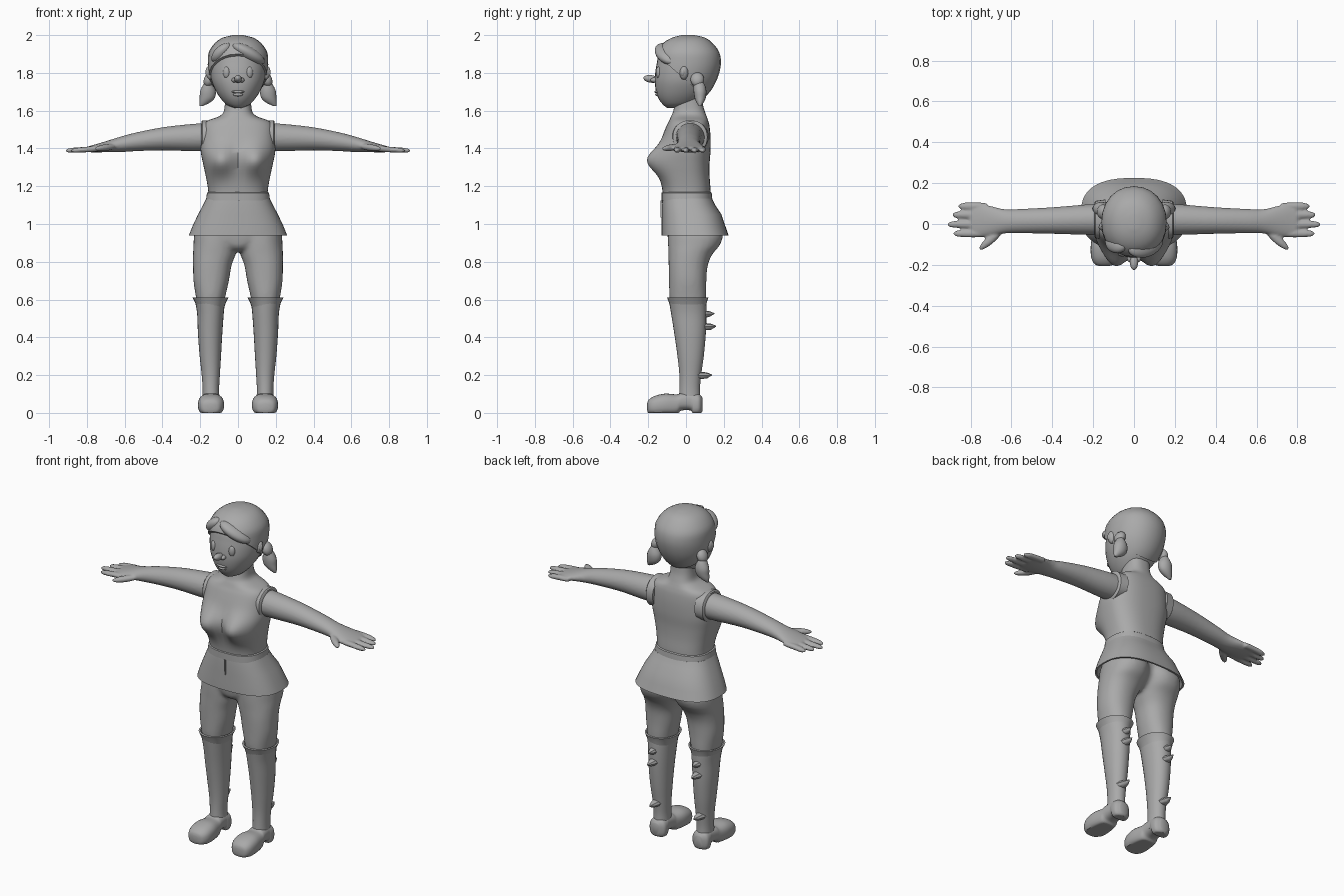
import bpy, bmesh, math
from mathutils import Matrix, Vector, Euler

grey = bpy.data.materials.new("plain_grey")
grey.diffuse_color = (0.4, 0.4, 0.4, 1)


def spline(rings, steps):
    """Smoothly interpolate between cross-section rings."""
    out = []
    for i in range(len(rings) - 1):
        p0, p1 = rings[max(i - 1, 0)], rings[i]
        p2, p3 = rings[i + 1], rings[min(i + 2, len(rings) - 1)]
        for k in range(steps):
            t = k / steps
            out.append([0.5 * (2 * b + (c - a) * t + (2 * a - 5 * b + 4 * c - d) * t * t
                               + (3 * b - a - 3 * c + d) * t ** 3)
                        for a, b, c, d in zip(p0, p1, p2, p3)])
    return out + [rings[-1]]


def loft(bm, axis, rings, n=24, e=2.0, steps=4):
    """Rings are (position on axis, low, high, low, high) of the other two axes."""
    loops = []
    for a, b0, b1, c0, c1 in spline(rings, steps):
        loop = []
        for k in range(n):
            t = 2 * math.pi * k / n
            u, v = math.cos(t), math.sin(t)
            u = math.copysign(abs(u) ** (2 / e), u)
            v = math.copysign(abs(v) ** (2 / e), v)
            b, c = (b0 + b1) / 2 + u * (b1 - b0) / 2, (c0 + c1) / 2 + v * (c1 - c0) / 2
            co = {'x': (a, b, c), 'y': (b, a, c), 'z': (b, c, a)}[axis]
            loop.append(bm.verts.new(co))
        loops.append(loop)
    for p, q in zip(loops, loops[1:]):
        for k in range(n):
            bm.faces.new((p[k], p[(k + 1) % n], q[(k + 1) % n], q[k]))
    bm.faces.new(loops[0])
    bm.faces.new(loops[-1])
    return bm


def sym(rings):
    """Rings centred on x = 0, given as (z, half width, y0, y1)."""
    return [(z, -w, w, y0, y1) for z, w, y0, y1 in rings]


def ball(bm, loc, rad, rot=(0, 0, 0), seg=20):
    m = Matrix.Translation(loc) @ Euler(rot).to_matrix().to_4x4() @ Matrix.Diagonal((*rad, 1))
    bmesh.ops.create_uvsphere(bm, u_segments=seg, v_segments=seg // 2 + 2, radius=1, matrix=m)
    return bm


def finish(name, bm, mirror=False, voxel=0):
    bmesh.ops.recalc_face_normals(bm, faces=bm.faces)
    for f in bm.faces:
        f.smooth = True
    for ed in bm.edges:
        ed.smooth = len(ed.link_faces) == 2 and ed.calc_face_angle(0) < math.radians(40)
    me = bpy.data.meshes.new(name)
    bm.to_mesh(me)
    bm.free()
    me.materials.append(grey)
    ob = bpy.data.objects.new(name, me)
    bpy.context.collection.objects.link(ob)
    if voxel:
        r = ob.modifiers.new("merge", 'REMESH')
        r.mode, r.voxel_size, r.use_smooth_shade = 'VOXEL', voxel, True
        s = ob.modifiers.new("soften", 'SMOOTH')
        s.factor, s.iterations = 0.5, 5
    if mirror:
        ob.modifiers.new("mirror", 'MIRROR').use_mirror_merge = False
    return ob


# Torso and neck, with the bust pushed forward
bm = loft(bmesh.new(), 'z', sym([
    (1.13, .158, -.12, .13), (1.18, .158, -.125, .13), (1.25, .17, -.135, .125),
    (1.32, .185, -.14, .125), (1.39, .198, -.14, .13), (1.46, .195, -.125, .13),
    (1.515, .188, -.105, .125), (1.545, .165, -.09, .118), (1.568, .105, -.08, .11),
    (1.59, .078, -.07, .102), (1.63, .07, -.06, .09), (1.68, .068, -.05, .085)]), 48, 2.5)
for v in bm.verts:
    if v.co.y < 0:
        x, z = abs(v.co.x) - .095, v.co.z - 1.335
        v.co.y -= .075 * math.exp(-(x / .075) ** 2 - (z / .075) ** 2) * min(1, -v.co.y / .08)
finish("torso", bm)

# Arm with hand and fingers merged into one skin
bm = loft(bmesh.new(), 'x', [
    (.15, -.055, .1, 1.385, 1.535), (.24, -.053, .095, 1.385, 1.53),
    (.4, -.048, .082, 1.39, 1.512), (.55, -.045, .074, 1.385, 1.482),
    (.63, -.046, .072, 1.38, 1.46), (.7, -.058, .088, 1.38, 1.438),
    (.76, -.064, .1, 1.379, 1.42), (.79, -.058, .095, 1.381, 1.412), (.805, -.03, .07, 1.388, 1.405)], 28)
for y, tip in ((.087, .862), (.045, .89), (-.002, .912), (-.047, .885)):
    loft(bm, 'x', [(.72, y - .017, y + .017, 1.385, 1.415), (.8, y - .019, y + .019, 1.379, 1.41),
                   (tip - .02, y - .016, y + .016, 1.377, 1.402), (tip, y - .004, y + .004, 1.384, 1.392)], 12)
ball(bm, (.7, -.075, 1.405), (.078, .021, .018), (0, .1, -.72))
finish("arm", bm, True, .0065)

# Sleeve edge around the armhole
bm = loft(bmesh.new(), 'x', [(.14, -.075, .12, 1.38, 1.545), (.188, -.07, .113, 1.37, 1.549),
                             (.194, -.062, .105, 1.378, 1.542)], 32, 2.2, 1)
finish("sleeve_edge", bm, True)

# Belt
bm = loft(bmesh.new(), 'z', sym([(1.125, .17, -.13, .14), (1.165, .164, -.13, .136),
                                 (1.17, .155, -.12, .13)]), 48, 2.5, 1)
finish("belt", bm)

# Flared skirt, hollow underneath
bm = loft(bmesh.new(), 'z', sym([
    (1.135, .168, -.125, .138), (1.10, .185, -.128, .155), (1.05, .212, -.128, .188),
    (.99, .24, -.13, .208), (.94, .26, -.13, .225), (.94, .25, -.12, .215),
    (1.05, .2, -.115, .175), (1.1, .17, -.11, .14)]), 56, 2.6, 1)
finish("skirt", bm)
bm = bmesh.new()
bmesh.ops.create_cube(bm, size=1, matrix=Matrix.Translation((.004, -.13, 1.08)) @ Matrix.Diagonal((.008, .008, .09, 1)))
finish("skirt_slit", bm)

# Trousers: two thighs merged with the hips
bm = bmesh.new()
for s in (1, -1):
    loft(bm, 'z', [(z, *sorted((s * i, s * o)), y0, y1) for z, i, o, y0, y1 in (
        (.56, .078, .215, -.08, .105), (.62, .066, .224, -.088, .108), (.7, .048, .236, -.09, .108),
        (.78, .034, .238, -.092, .115), (.84, .012, .238, -.093, .14), (.89, .0, .236, -.095, .18),
        (.95, -.01, .23, -.095, .195), (1.02, -.01, .2, -.09, .16))], 32, 2.2)
loft(bm, 'z', sym([(.855, .04, -.05, .06), (.88, .1, -.085, .11), (.94, .2, -.098, .15),
                   (1.03, .18, -.1, .14)]), 36, 2.3)
finish("trousers", bm, False, .011)

# Boot shaft and flared cuff
bm = loft(bmesh.new(), 'z', [
    (.04, .095, .19, -.04, .08), (.12, .1, .187, -.035, .074), (.2, .096, .192, -.035, .08),
    (.3, .09, .203, -.045, .094), (.42, .083, .212, -.062, .105), (.52, .076, .216, -.078, .108),
    (.58, .07, .225, -.088, .108)], 28, 2.1)
loft(bm, 'z', [(.55, .075, .215, -.08, .105), (.585, .064, .228, -.09, .11), (.61, .05, .241, -.1, .118),
               (.612, .058, .232, -.09, .11), (.595, .075, .215, -.08, .1)], 28, 2.1, 1)
finish("boot_shaft", bm, True)

# Rounded shoe with a raised arch and flat sole
bm = loft(bmesh.new(), 'y', [
    (-.206, .125, .165, .015, .05), (-.197, .098, .192, -.005, .07), (-.165, .078, .209, -.015, .09),
    (-.11, .074, .212, -.015, .102), (-.05, .084, .203, -.01, .098), (-.025, .09, .198, .012, .105),
    (.025, .093, .193, .012, .11), (.04, .09, .196, -.015, .108), (.07, .093, .194, -.01, .1),
    (.088, .12, .168, .01, .08)], 28, 2.5)
for v in bm.verts:
    v.co.z = max(v.co.z, 0)
finish("shoe", bm, True)

# Spikes up the back of the boot
bm = bmesh.new()
for z, tip in ((.525, .15), (.458, .16), (.2, .138)):
    base = tip - .075
    loft(bm, 'y', [(base, .115, .18, z - .022, z + .02), ((base + tip) / 2 + .01, .13, .165, z - .018, z + .014),
                   (tip, .146, .149, z - .001, z + .003)], 8, 2, 1)
finish("boot_spikes", bm, True)

# Head with tapering jaw
head = [(1.615, .02, -.1, -.02), (1.63, .058, -.12, .03), (1.66, .088, -.143, .075),
        (1.7, .115, -.158, .115), (1.75, .138, -.165, .145), (1.8, .148, -.163, .163),
        (1.85, .15, -.155, .17), (1.9, .144, -.143, .16), (1.945, .112, -.108, .125),
        (1.972, .07, -.06, .085), (1.985, .015, -.01, .03)]
finish("head", loft(bmesh.new(), 'z', sym(head), 32, 2.1))

# Hair cap, cut along a slanting hairline
hair = [(z + .015 * (z - 1.6) / .385, w + .01, y0 - .013, y1 + .015) for z, w, y0, y1 in head[1:]]
bm = loft(bmesh.new(), 'z', sym(hair), 24, 2.1, 3)
bmesh.ops.bisect_plane(bm, geom=bm.verts[:] + bm.edges[:] + bm.faces[:], plane_co=(0, -.16, 1.9),
                       plane_no=Vector((0, .7, .8)).normalized(), clear_inner=True)
bmesh.ops.holes_fill(bm, edges=[ed for ed in bm.edges if ed.is_boundary])
finish("hair", bm)

# Fringe swept to both sides of a parting
bm = ball(bmesh.new(), (.055, -.1, 1.9), (.1, .062, .038), (0, .5, .35), 24)
ball(bm, (-.085, -.088, 1.905), (.07, .055, .036), (0, -.75, -.5), 24)
finish("fringe", bm)

# Pigtails with a tie and a pointed, curling end
bm = ball(bmesh.new(), (.152, .06, 1.765), (.028, .036, .04), (0, -.4, 0))
finish("hair_tie", bm, True)
bm = loft(bmesh.new(), 'z', [
    (1.765, .145, .165, .05, .08), (1.74, .133, .183, .042, .098), (1.705, .118, .2, .04, .108),
    (1.67, .122, .203, .045, .105), (1.645, .145, .205, .055, .095), (1.625, .185, .203, .068, .08)], 16)
finish("pigtail", bm, True)

# Ears
bm = ball(bmesh.new(), (.15, -.01, 1.8), (.02, .024, .036), (0, .15, .3))
ball(bm, (.163, -.016, 1.8), (.01, .012, .02), (0, .15, .3), 12)
finish("ear", bm, True)

# Face: eyes, nose and lips
finish("eye", ball(bmesh.new(), (.062, -.147, 1.803), (.018, .012, .03), (0, 0, .35)), True)
bm = ball(bmesh.new(), (0, -.185, 1.768), (.02, .041, .02), (-.15, 0, 0))
for s in (1, -1):
    ball(bm, (.02 * s, -.168, 1.762), (.014, .02, .013), seg=12)
finish("nose", bm)
bm = ball(bmesh.new(), (0, -.153, 1.7), (.034, .014, .008))
ball(bm, (0, -.149, 1.685), (.026, .014, .009))
finish("lips", bm)
